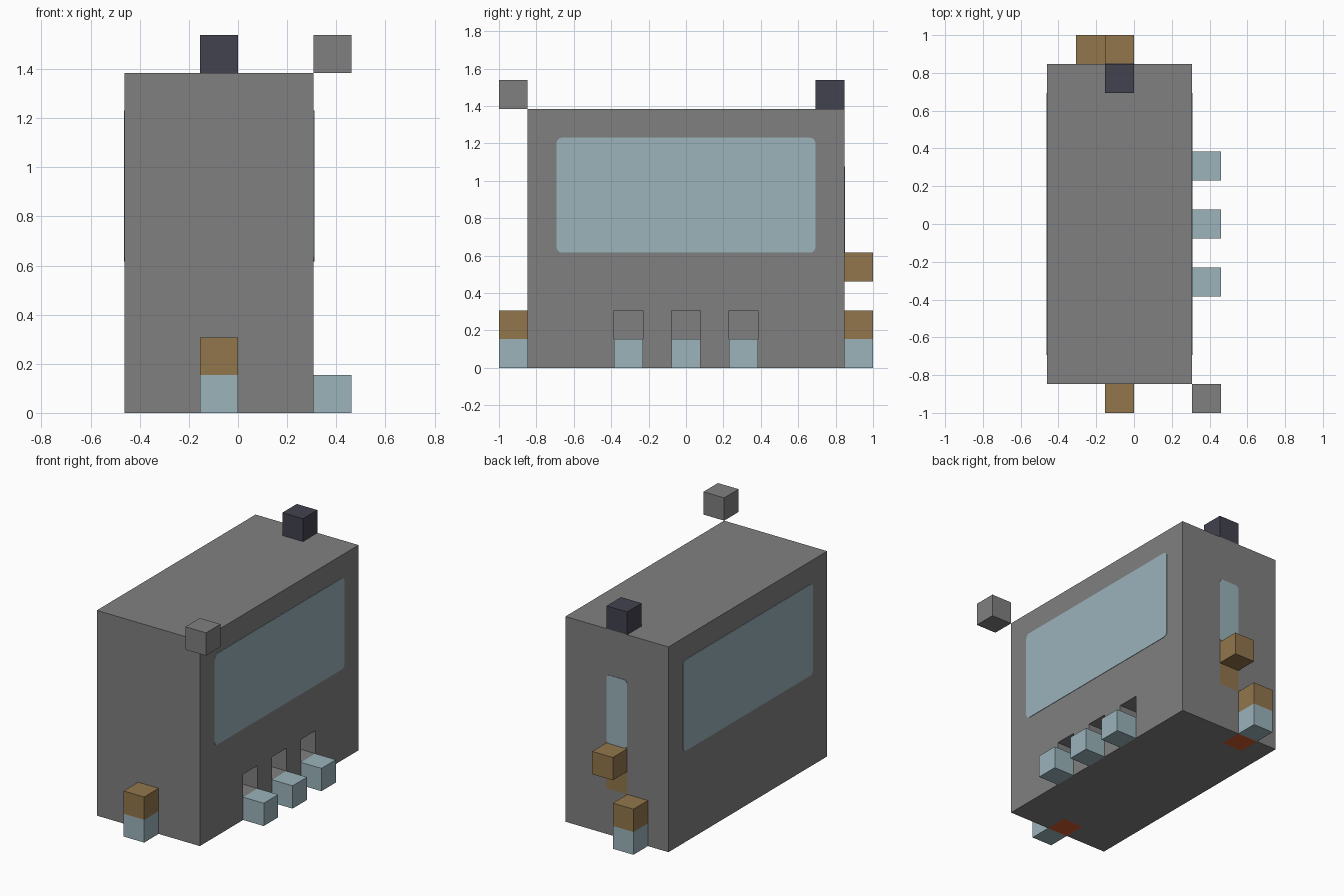
import bpy, bmesh
from mathutils import Vector

if "Cube" in bpy.data.objects:
    bpy.data.objects.remove(bpy.data.objects["Cube"], do_unlink=True)

U = 2 / 13  # one block


def material(name, rgb):
    col = [(c / 255 / 12.92 if c < 11 else ((c / 255 + 0.055) / 1.055) ** 2.4) for c in rgb] + [1]
    m = bpy.data.materials.new(name)
    m.use_nodes = True
    m.diffuse_color = col
    m.node_tree.nodes["Principled BSDF"].inputs["Base Color"].default_value = col
    return m


STONE = material("stone grey", (128, 128, 128))
GLASS = material("pale blue", (155, 179, 187))
WOOD = material("wood brown", (146, 118, 76))
DARK = material("dark slate", (66, 66, 79))
RUST = material("rust red", (205, 92, 42))


def finish(bm, name, *mats):
    bmesh.ops.recalc_face_normals(bm, faces=bm.faces)
    me = bpy.data.meshes.new(name)
    bm.to_mesh(me)
    bm.free()
    for m in mats:
        me.materials.append(m)
    ob = bpy.data.objects.new(name, me)
    bpy.context.collection.objects.link(ob)
    return ob


def box_mesh(lo, hi):
    bm = bmesh.new()
    bmesh.ops.create_cube(bm, size=1)
    for v in bm.verts:
        v.co = Vector([a if c < 0 else b for c, a, b in zip(v.co, lo, hi)])
    return bm


def block(name, x, y, z, mat):
    """Unit block, placed by its lower corner in block units."""
    finish(box_mesh((x * U, y * U, z * U), ((x + 1) * U, (y + 1) * U, (z + 1) * U)), name, mat)


def plate(name, lo, hi, axis, radius, mat):
    """Thin pane with corners rounded about the given axis."""
    bm = box_mesh(lo, hi)
    edges = [e for e in bm.edges
             if abs(e.verts[0].co[axis] - e.verts[1].co[axis]) > 0.001]
    bmesh.ops.bevel(bm, geom=edges, offset=radius, segments=4, profile=0.5, affect='EDGES')
    finish(bm, name, mat)


# Main body, cut along block lines
SLOTS = (-2, 0, 2)
bm = box_mesh((-3 * U, -5.5 * U, 0), (2 * U, 5.5 * U, 9 * U))
cuts = {0: (-2, -1, 0),
        1: [-4.5, 4.5] + [s + d for s in SLOTS for d in (-0.5, 0.5)],
        2: (1, 2, 4)}
for axis, places in cuts.items():
    normal = Vector((0, 0, 0))
    normal[axis] = 1
    for p in places:
        bmesh.ops.bisect_plane(bm, geom=bm.verts[:] + bm.edges[:] + bm.faces[:],
                               plane_co=normal * p * U, plane_no=normal)

# Painted patches: two under the end blocks, one on the back wall
slots = []
for f in bm.faces:
    c, n = f.calc_center_median() / U, f.normal
    if n.z < -0.9 and ((c.y > 4.5 and -2 < c.x < -1) or (c.y < -4.5 and -1 < c.x < 0)):
        f.material_index = 1
    elif n.y > 0.9 and -1 < c.x < 0 and 2 < c.z < 4:
        f.material_index = 2
    elif n.x > 0.9 and 1 < c.z < 2 and any(abs(c.y - s) < 0.5 for s in SLOTS):
        slots.append(f)

# Side slots pushed one block inwards
new = bmesh.ops.extrude_discrete_faces(bm, faces=slots)["faces"]
bmesh.ops.translate(bm, verts=[v for f in new for v in f.verts], vec=(-U, 0, 0))
bmesh.ops.dissolve_limit(bm, angle_limit=0.01, verts=bm.verts[:], edges=bm.edges[:],
                         delimit={'MATERIAL'})
finish(bm, "body", STONE, RUST, WOOD)

# Windows
T = 0.003
for name, x in (("left_window", 2 * U), ("right_window", -3 * U)):
    plate(name, (x - T, -4.5 * U, 4 * U), (x + T, 4.5 * U, 8 * U), 0, 0.03, GLASS)
plate("back_window", (-U, 5.5 * U - T, 4 * U), (0, 5.5 * U + T, 7 * U), 1, 0.025, GLASS)

# Steps below the side slots
for i, s in enumerate(SLOTS):
    block(f"side_step_{i + 1}", 2, s - 0.5, 0, GLASS)

# Front and back stacks
for name, x, y in (("front", -1, -6.5), ("back", -2, 5.5)):
    block(name + "_step", x, y, 0, GLASS)
    block(name + "_door_block", x, y, 1, WOOD)
block("back_ledge_block", -1, 5.5, 3, WOOD)

# Roof blocks
block("chimney", -1, 4.5, 9, DARK)
block("corner_block", 2, -6.5, 9, STONE)
